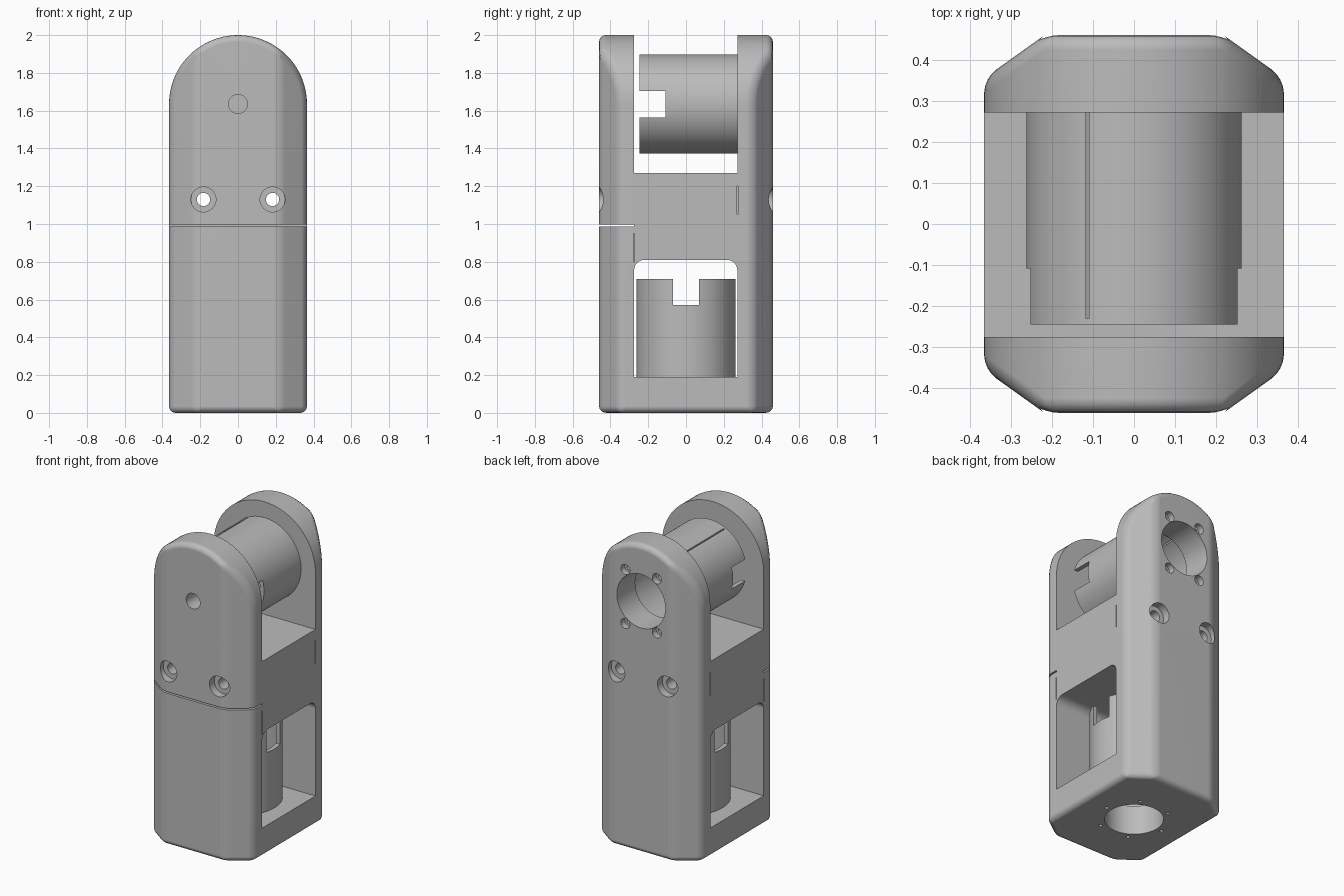
import bpy, bmesh, math
from mathutils import Matrix, Vector

if "Cube" in bpy.data.objects:
    bpy.data.objects.remove(bpy.data.objects["Cube"])

grey = bpy.data.materials.new("plain grey")
grey.use_nodes = True
grey.diffuse_color = (0.5, 0.5, 0.5, 1)
grey.node_tree.nodes["Principled BSDF"].inputs["Base Color"].default_value = (0.5, 0.5, 0.5, 1)

W, D, TOP = 0.365, 0.46, 2.0      # half width, half depth, height
AXIS = TOP - W                    # height of the upper bore
Y0, Y1 = -0.275, 0.272            # inner faces of front and back arms
TUBE_R, BORE_R, HOLE_R = 0.262, 0.235, 0.174


def finish(bm, name):
    bmesh.ops.recalc_face_normals(bm, faces=bm.faces[:])
    mesh = bpy.data.meshes.new(name)
    bm.to_mesh(mesh)
    bm.free()
    mesh.materials.append(grey)
    ob = bpy.data.objects.new(name, mesh)
    bpy.context.collection.objects.link(ob)
    return ob


def box(lo, hi, round_top=0.0):
    lo, hi = Vector(lo), Vector(hi)
    bm = bmesh.new()
    bmesh.ops.create_cube(bm, size=1)
    for v in bm.verts:
        v.co = Vector((v.co[i] + 0.5) * (hi[i] - lo[i]) + lo[i] for i in range(3))
    if round_top:
        edges = [e for e in bm.edges if all(v.co.z > hi.z - 0.001 for v in e.verts)
                 and abs(e.verts[0].co.y - e.verts[1].co.y) < 0.001]
        bmesh.ops.bevel(bm, geom=edges, offset=round_top, segments=6, profile=0.5, affect='EDGES')
    return finish(bm, "cutter")


def rod(a, b, r, name="cutter", sides=48):
    a, b = Vector(a), Vector(b)
    turn = (b - a).to_track_quat('Z', 'Y').to_matrix().to_4x4()
    bm = bmesh.new()
    bmesh.ops.create_cone(bm, cap_ends=True, segments=sides, radius1=r, radius2=r,
                          depth=(b - a).length,
                          matrix=Matrix.Translation((a + b) / 2) @ turn)
    return finish(bm, name)


def bake(ob):
    bpy.context.view_layer.update()
    deps = bpy.context.evaluated_depsgraph_get()
    mesh = bpy.data.meshes.new_from_object(ob.evaluated_get(deps))
    ob.modifiers.clear()
    ob.data = mesh


def cut(ob, cutters):
    for c in cutters:
        m = ob.modifiers.new("cut", 'BOOLEAN')
        m.operation, m.solver, m.object = 'DIFFERENCE', 'EXACT', c
        bake(ob)
        bpy.data.objects.remove(c)


def make_body():
    # round-topped outline whose front and back taper towards the sides
    cx = 0.218
    n = 40
    pts = [(-W, 0), (-cx, 0), (cx, 0), (W, 0)]
    angles = sorted([math.pi * i / n for i in range(n + 1)
                     if abs(abs(math.cos(math.pi * i / n)) - cx / W) > 0.03]
                    + [math.acos(cx / W), math.acos(-cx / W)])
    pts += [(W * math.cos(t), AXIS + W * math.sin(t)) for t in angles]

    def depth(x):
        return D - max(0, abs(x) - cx) * 0.105 / (W - cx)

    bm = bmesh.new()
    rings = [[bm.verts.new((x, s * depth(x), z)) for x, z in pts] for s in (-1, 1)]
    for i in range(len(pts)):
        j = (i + 1) % len(pts)
        bm.faces.new((rings[0][i], rings[0][j], rings[1][j], rings[1][i]))
    for ring in rings:
        bm.faces.new([v for v in ring if v.co.x < -cx + 0.001])
        bm.faces.new([v for v in ring if abs(v.co.x) < cx + 0.001])
        bm.faces.new([v for v in ring if v.co.x > cx - 0.001])
    ob = finish(bm, "body")
    m = ob.modifiers.new("round", 'BEVEL')
    m.width, m.segments, m.limit_method = 0.035, 4, 'ANGLE'
    m.angle_limit = math.radians(25)
    m.use_clamp_overlap = False
    bake(ob)
    return ob


body = make_body()

# upper fork slot, lower window, seams of the front cover
cutters = [
    box((-1, Y0, 1.27), (1, Y1, 2.5)),
    box((-1, Y0, 0.19), (1, Y1, 0.81), round_top=0.055),
    box((-1, -1, 0.988), (1, Y0, 0.998)),
]
for s in (-1, 1):
    cutters.append(box((s * W - 0.02, Y0 - 0.003, 0.80), (s * W + 0.02, Y0 + 0.003, 0.95)))
    cutters.append(box((s * W - 0.02, Y1 - 0.003, 1.05), (s * W + 0.02, Y1 + 0.003, 1.2)))

# clamping screw holes with counterbores at both ends
for x in (-0.183, 0.183):
    cutters.append(rod((x, -1, 1.13), (x, 1, 1.13), 0.035, sides=32))
    for s in (-1, 1):
        cutters.append(rod((x, s * 0.41, 1.13), (x, s * 0.6, 1.13), 0.066))

# front pivot hole, back bore and its four screws
cutters.append(rod((0, -0.6, AXIS), (0, -0.35, AXIS), 0.05))
cutters.append(rod((0, 0.2, AXIS), (0, 0.6, AXIS), HOLE_R, sides=64))
for x in (-0.113, 0.113):
    for dz in (-0.175, 0.175):
        cutters.append(rod((x, 0.2, AXIS + dz), (x, 0.6, AXIS + dz), 0.018, sides=24))
        cutters.append(rod((x, 0.42, AXIS + dz), (x, 0.6, AXIS + dz), 0.033, sides=24))

# bottom bore and ring of six small holes
cutters.append(rod((0, 0, -0.2), (0, 0, 0.3), HOLE_R, sides=64))
for i in range(6):
    t = math.radians(60 * i)
    x, y = 0.21 * math.cos(t), 0.21 * math.sin(t)
    cutters.append(rod((x, y, -0.2), (x, y, 0.3), 0.011, sides=16))
cut(body, cutters)

# upper motor sleeve with side notches and a thin slit
upper = rod((0, -0.245, AXIS), (0, Y1 + 0.002, AXIS), TUBE_R, "upper_sleeve", 96)
cut(upper, [
    rod((0, -0.6, AXIS), (0, 0.6, AXIS), BORE_R, sides=96),
    box((-1, -0.6, AXIS - 0.07), (1, -0.108, AXIS + 0.07)),
    box((-0.117, -0.23, AXIS), (-0.110, 0.6, 2.2)),
])

# lower motor sleeve
lower = rod((0, 0, 0.188), (0, 0, 0.71), TUBE_R, "lower_sleeve", 96)
cut(lower, [
    rod((0, 0, 0), (0, 0, 1), BORE_R, sides=96),
    box((-1, -0.07, 0.572), (1, 0.07, 1)),
])

# smooth rounded surfaces, crisp edges
bpy.ops.object.select_all(action='DESELECT')
for ob in (body, upper, lower):
    ob.select_set(True)
bpy.context.view_layer.objects.active = body
bpy.ops.object.shade_smooth_by_angle(angle=math.radians(30))
for ob in (body, upper, lower):
    ob.modifiers.new("even shading", 'WEIGHTED_NORMAL').keep_sharp = True
